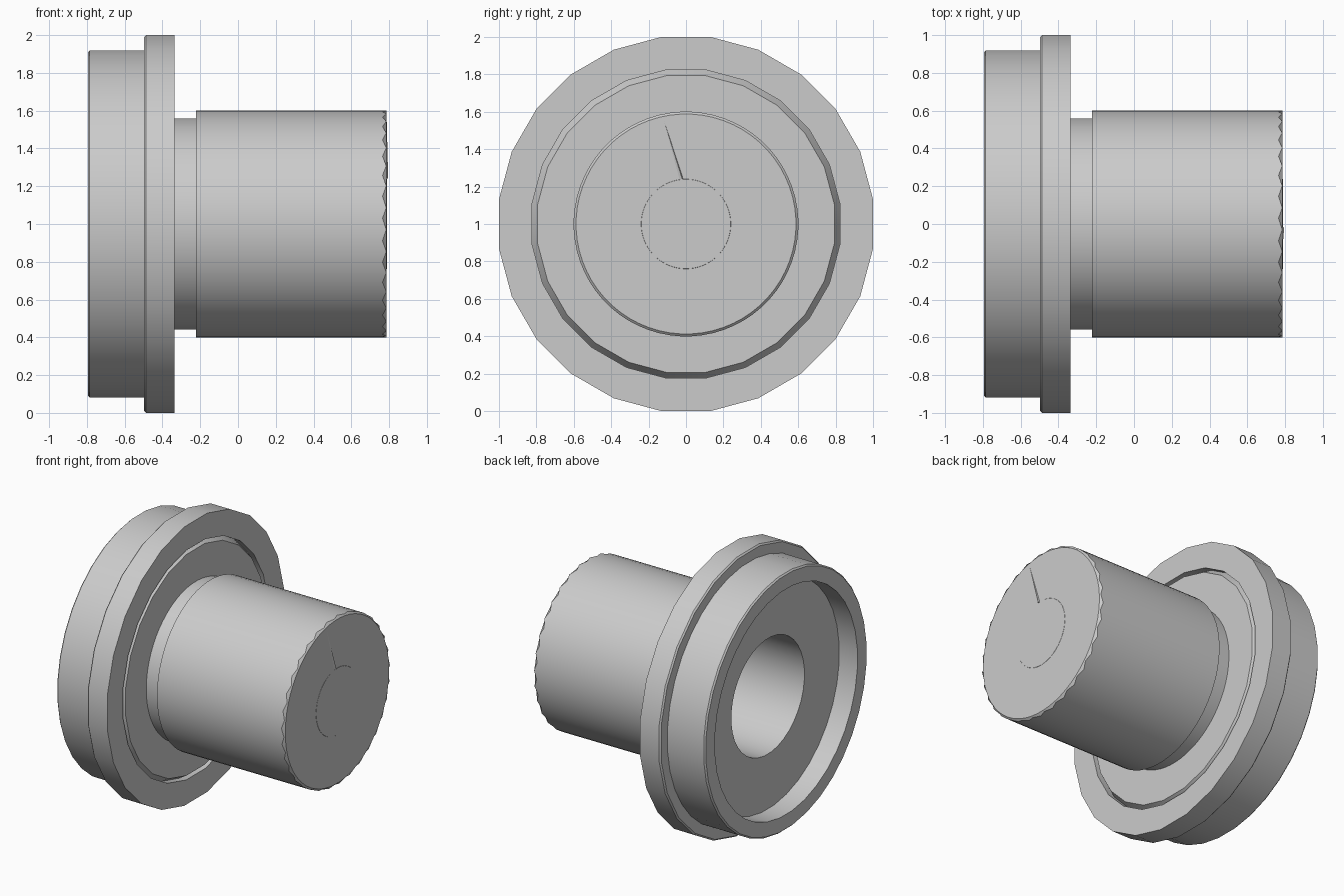
import bpy, bmesh, math

if "Cube" in bpy.data.objects:
    bpy.data.objects.remove(bpy.data.objects["Cube"])

steel = bpy.data.materials.new("grey_steel")
steel.use_nodes = True
grey = (0.6, 0.6, 0.6, 1)
steel.diffuse_color = grey
steel.node_tree.nodes["Principled BSDF"].inputs["Base Color"].default_value = grey


def finish(name, bm):
    """Turn a bmesh into a named, smooth-shaded object."""
    mesh = bpy.data.meshes.new(name)
    bm.to_mesh(mesh)
    bm.free()
    mesh.materials.append(steel)
    ob = bpy.data.objects.new(name, mesh)
    bpy.context.collection.objects.link(ob)
    bpy.ops.object.select_all(action='DESELECT')
    ob.select_set(True)
    bpy.context.view_layer.objects.active = ob
    bpy.ops.object.shade_smooth_by_angle(angle=math.radians(25))
    return ob


def lathe(name, profile, sides, shift=None):
    """Spin (x, radius) points around the horizontal axis; shift moves single points."""
    bm = bmesh.new()
    rings = []
    for p, (x, r) in enumerate(profile):
        ring = []
        for i in range(sides):
            a = math.tau * (i + 0.5) / sides
            dx = shift(p, i) if shift else 0
            ring.append(bm.verts.new((x + dx, r * math.cos(a), 1 + r * math.sin(a))))
        rings.append(ring)
    for low, high in zip(rings, rings[1:]):
        for i in range(sides):
            j = (i + 1) % sides
            bm.faces.new((low[i], low[j], high[j], high[i]))
    bmesh.ops.remove_doubles(bm, verts=bm.verts, dist=1e-5)
    return finish(name, bm)


# Rim with recessed back face and deep bore
lathe("rim_and_bore", [
    (0.6, 0), (0.6, 0.415), (-0.65, 0.415), (-0.65, 0.81), (-0.795, 0.81),
    (-0.795, 0.913), (-0.785, 0.923), (-0.497, 0.923)], 36)

# Wide flange with a ring groove in its front face
R = 1 / math.cos(math.pi / 24)
lathe("flange", [
    (-0.497, 0.9), (-0.497, R - 0.01), (-0.487, R), (-0.336, R),
    (-0.336, 0.83), (-0.386, 0.83), (-0.336, 0.80), (-0.336, 0.5)], 24)


# Shaft with undercut neck and scalloped chamfer at the end
def scallop(point, i):
    return -0.02 if point == 3 and i % 2 else 0


lathe("shaft", [
    (-0.336, 0.56), (-0.222, 0.56), (-0.222, 0.601), (0.785, 0.601),
    (0.787, 0.588), (0.787, 0.24)], 64, scallop)

# Flush core in the shaft end
lathe("end_core", [(0.787, 0.24), (0.788, 0.239), (0.788, 0)], 64)

# Thin raised burr on the shaft end
bm = bmesh.new()
corners = [(0.787, -0.12, 1.56), (0.787, -0.035, 1.24), (0.787, -0.015, 1.24), (0.795, -0.02, 1.24)]
bmesh.ops.convex_hull(bm, input=[bm.verts.new(c) for c in corners])
finish("end_burr", bm)
